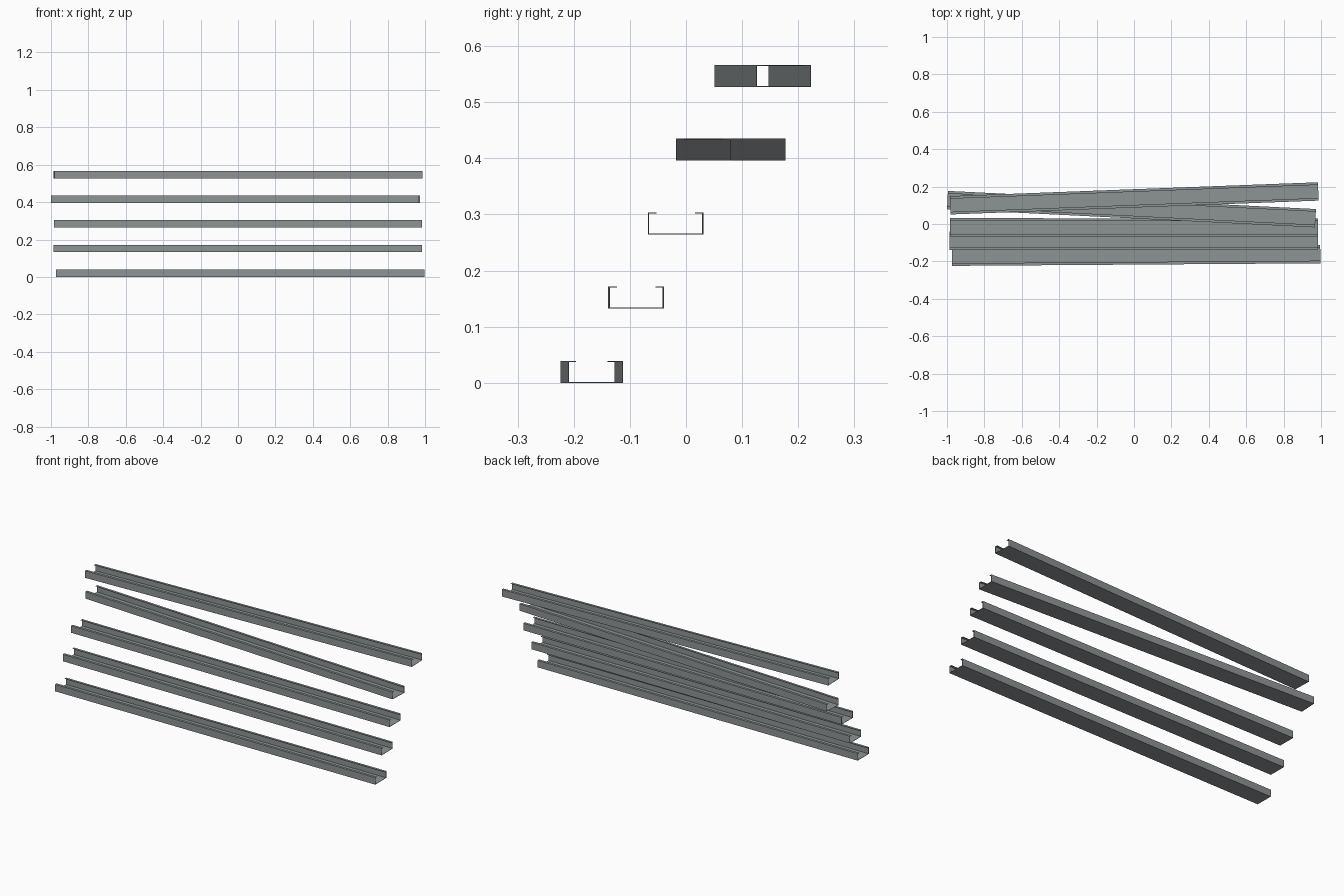
import bpy
import bmesh

cube = bpy.data.objects.get("Cube")
if cube:
    bpy.data.objects.remove(cube)

LENGTH, WIDTH, HEIGHT = 1.97, 0.098, 0.039
LIP, WALL = 0.014, 0.0015

steel = bpy.data.materials.new("galvanised_steel")
steel.use_nodes = True
colour = (0.27, 0.295, 0.30, 1)
steel.diffuse_color = colour
steel.node_tree.nodes["Principled BSDF"].inputs["Base Color"].default_value = colour


def lipped_profile():
    """Closed (y, z) outline of a thin channel with inward lips."""
    w, t = WIDTH / 2, WALL
    # Right half, outside then inside
    outer = [(w, 0), (w, HEIGHT), (w - LIP, HEIGHT)]
    inner = [(w - LIP, HEIGHT - t), (w - t, HEIGHT - t), (w - t, t)]
    half = outer + inner
    return half + [(-y, z) for y, z in reversed(half)]


def add_channel(name, x, y, z, angle):
    bm = bmesh.new()
    profile = lipped_profile()
    near = [bm.verts.new((-LENGTH / 2, py, pz)) for py, pz in profile]
    far = [bm.verts.new((LENGTH / 2, py, pz)) for py, pz in profile]
    n = len(profile)
    # Long sides
    for i in range(n):
        j = (i + 1) % n
        bm.faces.new((near[i], near[j], far[j], far[i]))
    # End caps
    bm.faces.new(near[::-1])
    bm.faces.new(far)
    bmesh.ops.recalc_face_normals(bm, faces=bm.faces)
    mesh = bpy.data.meshes.new(name)
    bm.to_mesh(mesh)
    bm.free()
    mesh.materials.append(steel)
    obj = bpy.data.objects.new(name, mesh)
    obj.location = (x, y, z)
    obj.rotation_euler.z = angle
    bpy.context.collection.objects.link(obj)


# Five rails, stacked in steps, some slightly askew
add_channel("bottom_rail", 0.011, -0.168, 0, 0.007)
add_channel("second_rail", -0.001, -0.089, 0.1325, 0.0008)
add_channel("middle_rail", 0, -0.0185, 0.2645, -0.0005)
add_channel("fourth_rail", -0.0135, 0.0795, 0.396, -0.0492)
add_channel("top_rail", 0.001, 0.137, 0.5275, 0.0376)
